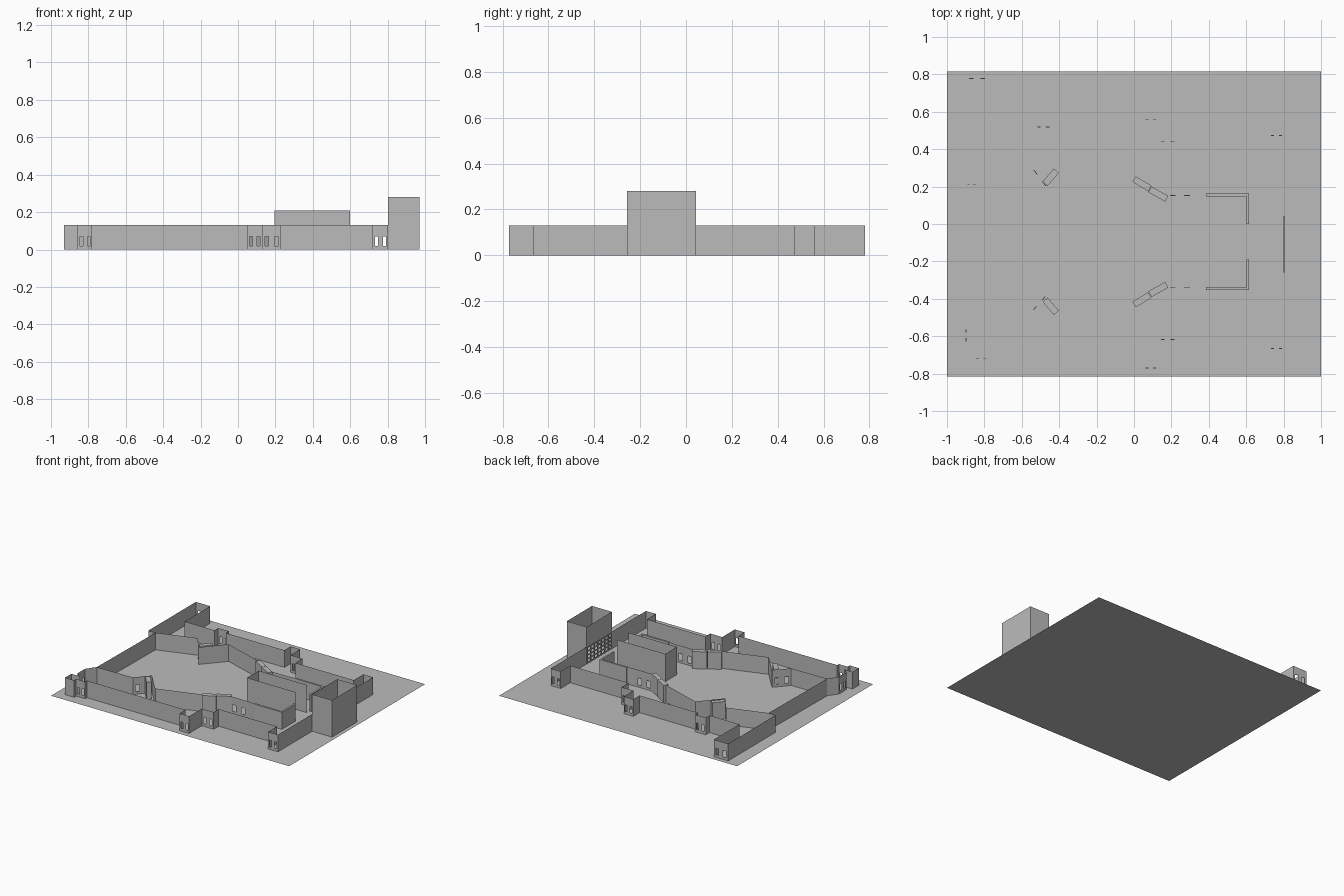
import bpy, bmesh
from mathutils import Vector

if "Cube" in bpy.data.objects:
    bpy.data.objects.remove(bpy.data.objects["Cube"])

H = 0.13          # wall height
MID = -0.095      # mirror line of the arena (y)

stone = bpy.data.materials.new("pale_grey_stone")
stone.diffuse_color = (0.5, 0.5, 0.5, 1)
stone.use_nodes = True
stone.node_tree.nodes["Principled BSDF"].inputs["Base Color"].default_value = stone.diffuse_color


def finish(name, bm):
    me = bpy.data.meshes.new(name)
    bm.to_mesh(me)
    bm.free()
    me.materials.append(stone)
    ob = bpy.data.objects.new(name, me)
    bpy.context.collection.objects.link(ob)
    return ob


def quad(bm, *pts):
    bm.faces.new([bm.verts.new(p) for p in pts])


def panel(bm, p, q, z0, z1):
    quad(bm, (*p, z0), (*q, z0), (*q, z1), (*p, z1))


def windowed(bm, p, q, n=2, sill=0.02, top=0.07, depth=0.004):
    """Wall panel with n see-through slits and thin reveals."""
    p, q = Vector(p), Vector(q)
    d = q - p
    inward = Vector((-d.y, d.x)).normalized() * depth
    panel(bm, p, q, 0, sill)
    panel(bm, p, q, top, H)
    cuts = [0.0]
    for i in range(n):
        c = (i + 1) / (n + 1) + (i - (n - 1) / 2) * 0.18
        cuts += [c - 0.1, c + 0.1]
    cuts.append(1.0)
    for i in range(0, len(cuts), 2):
        panel(bm, p + d * cuts[i], p + d * cuts[i + 1], sill, top)
    for i in range(1, len(cuts) - 1, 2):
        a, b = p + d * cuts[i], p + d * cuts[i + 1]
        for z in (sill, top):
            quad(bm, (*a, z), (*b, z), (*(b + inward), z), (*(a + inward), z))


def wall(name, path, windows=()):
    """Thin wall along a path; listed segments get window slits."""
    bm = bmesh.new()
    for i, (p, q) in enumerate(zip(path, path[1:])):
        if i in windows:
            windowed(bm, p, q)
        else:
            panel(bm, p, q, 0, H)
    return finish(name, bm)


def slab(name, p, q, t, h=H):
    """Thick straight wall from p to q."""
    p, q = Vector(p), Vector(q)
    n = Vector((-(q - p).y, (q - p).x)).normalized() * t / 2
    ring = [p - n, q - n, q + n, p + n]
    bm = bmesh.new()
    f = bm.faces.new([bm.verts.new((*v, 0)) for v in ring])
    out = bmesh.ops.extrude_face_region(bm, geom=[f])
    bmesh.ops.translate(bm, vec=(0, 0, h),
                        verts=[v for v in out["geom"] if isinstance(v, bmesh.types.BMVert)])
    bmesh.ops.recalc_face_normals(bm, faces=bm.faces)
    return finish(name, bm)


def mirrored(pts):
    return [(x, 2 * MID - y) for x, y in pts]


# flat courtyard floor
bm = bmesh.new()
quad(bm, (-1, -.815, 0), (1, -.815, 0), (1, .815, 0), (-1, .815, 0))
finish("courtyard_floor", bm)

# outer walls with their projecting turrets
wall("front_outer_wall", [
    (-.85, -.48), (-.9, -.55), (-.9, -.64), (-.86, -.67), (-.93, -.67), (-.93, -.745),
    (-.855, -.745), (-.855, -.72), (-.78, -.72), (-.78, -.70), (.05, -.70), (.05, -.772),
    (.13, -.772), (.13, -.62), (.23, -.62), (.23, -.56), (.72, -.56), (.72, -.667),
    (.803, -.667), (.803, -.258)], windows=(1, 7, 11, 13, 17))
wall("back_outer_wall", [
    (.803, .044), (.803, .475), (.72, .475), (.72, .36), (.23, .36), (.23, .445), (.13, .445),
    (.13, .56), (.05, .56), (.05, .485), (-.44, .485), (-.44, .52), (-.53, .52), (-.53, .475),
    (-.78, .475), (-.78, .78), (-.9, .78)], windows=(1, 5, 7, 11, 15))
wall("left_outer_wall", [(-.9, .78), (-.9, .21), (-.84, .21), (-.85, -.48)], windows=(1,))

# open-topped gate tower
bm = bmesh.new()
x0, x1, y0, y1 = .803, .97, -.258, .044
panel(bm, (x0, y0), (x1, y0), 0, .28)
panel(bm, (x1, y0), (x1, y1), 0, .28)
panel(bm, (x1, y1), (x0, y1), 0, .28)
panel(bm, (x0, y1), (x0, y0), .125, .28)
finish("gate_tower", bm)

# lattice gate under the tower
for i in range(8):
    y = y0 + .004 + (y1 - y0 - .008) * i / 7
    slab("gate_upright", (x0, y - .004), (x0, y + .004), .006, .125)
for i in range(5):
    bar = slab("gate_crossbar", (x0, y0), (x0, y1), .005, .007)
    bar.location.z = .002 + .029 * i

# inner arena wall, roughly mirrored front to back
arena = [(-.84, .21), (-.55, .305), (-.46, .185), (-.32, .345), (0, .24)]
wall("back_arena_wall", arena, windows=(1,))
wall("front_arena_wall", [(-.85, -.48), (-.55, -.475)] + mirrored(arena)[2:], windows=(1,))

for side, f in (("back", lambda p: p), ("front", mirrored)):
    a, b = f([(-.475, .215), (-.415, .285)])
    slab(side + "_arena_buttress", a, b, .035)
    a, b = f([(.0, .24), (.085, .19)])
    slab(side + "_angled_block_outer", a, b, .035)
    a, b = f([(.085, .185), (.175, .135)])
    slab(side + "_angled_block_inner", a, b, .035)
    wall(side + "_link_wall", f([(.17, .15), (.32, .15), (.385, .155)]), windows=(0,))
    a, b, c = f([(.385, .155), (.615, .155), (.608, .0)])
    slab(side + "_end_wall", a, b, .014)
    slab(side + "_return_wall", (.608, b[1]), c, .014)

# tall walled passage in front of the gate
bm = bmesh.new()
for y in (-.03, -.17):
    panel(bm, (.195, y), (.6, y), 0, .21)
panel(bm, (.195, -.17), (.195, -.03), 0, .21)
finish("tall_passage_walls", bm)
